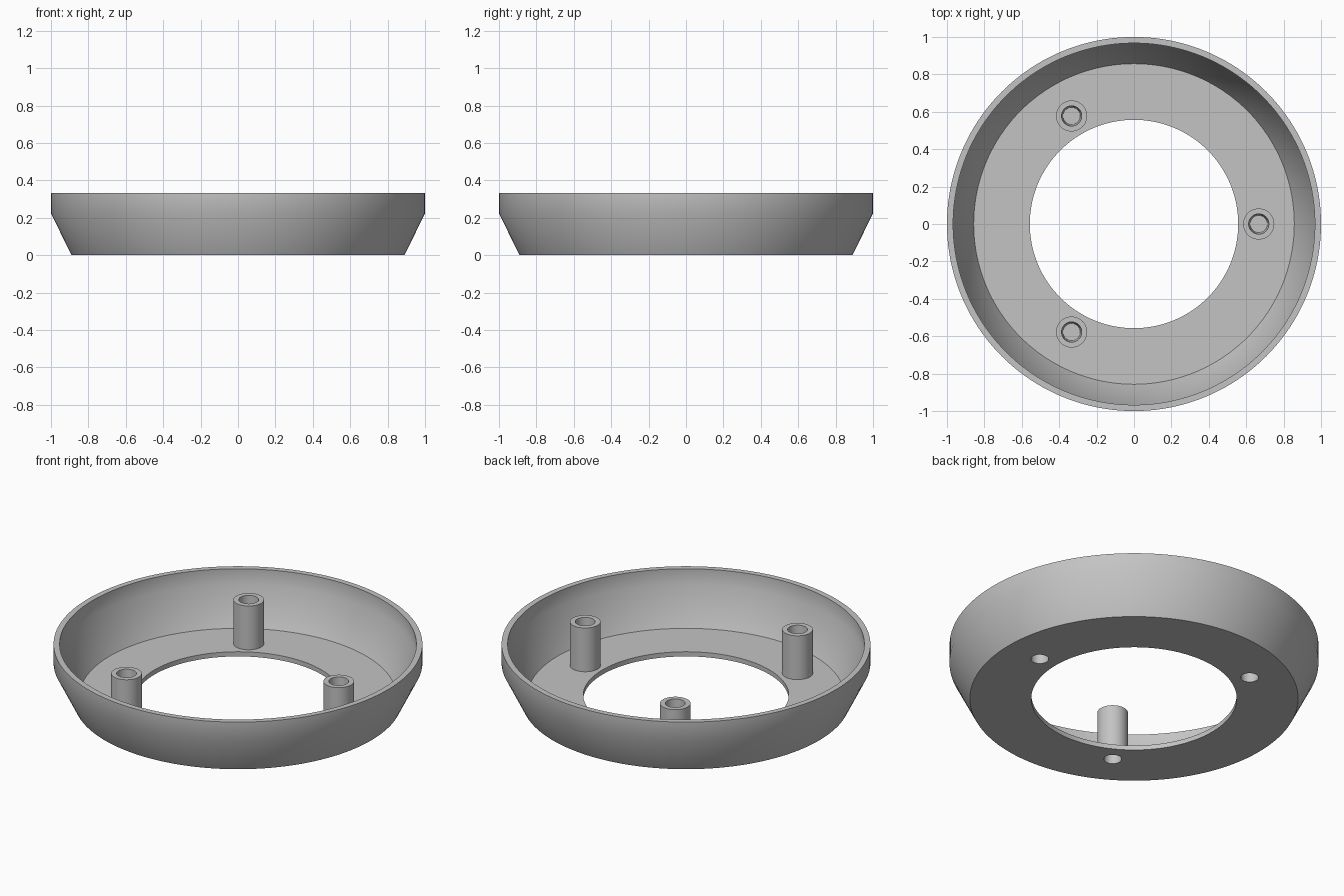
import bpy
import bmesh
import math
from mathutils import Vector, Matrix

cube = bpy.data.objects.get("Cube")
if cube:
    bpy.data.objects.remove(cube, do_unlink=True)

# Dimensions
FLOOR, HOLE_R = 0.028, 0.048
POST_RING = 0.667

grey = bpy.data.materials.new("light_grey")
grey.use_nodes = True
grey.diffuse_color = (0.55, 0.55, 0.55, 1)
grey.node_tree.nodes["Principled BSDF"].inputs["Base Color"].default_value = grey.diffuse_color


def lathe(name, profile, steps, closed, location=(0, 0, 0)):
    """Revolve an (r, z) profile about the z axis."""
    bm = bmesh.new()
    verts = [bm.verts.new((r, 0, z)) for r, z in profile]
    pairs = list(zip(verts, verts[1:]))
    if closed:
        pairs.append((verts[-1], verts[0]))
    edges = [bm.edges.new(p) for p in pairs]
    bmesh.ops.spin(bm, geom=verts + edges, cent=(0, 0, 0), axis=(0, 0, 1),
                   angle=math.tau, steps=steps)
    bmesh.ops.remove_doubles(bm, verts=bm.verts, dist=0.0001)
    bmesh.ops.recalc_face_normals(bm, faces=bm.faces)
    mesh = bpy.data.meshes.new(name)
    bm.to_mesh(mesh)
    bm.free()
    mesh.materials.append(grey)
    obj = bpy.data.objects.new(name, mesh)
    obj.location = location
    bpy.context.collection.objects.link(obj)
    return obj


def smooth(obj):
    bpy.ops.object.select_all(action="DESELECT")
    obj.select_set(True)
    bpy.context.view_layer.objects.active = obj
    bpy.ops.object.shade_smooth_by_angle(angle=math.radians(30))


# Flared ring-shaped tray with a thin wall and a large central opening
tray = lathe("tray", [(0.557, 0), (0.89, 0), (1, 0.223), (1, 0.333), (0.967, 0.333),
                      (0.967, 0.24), (0.857, FLOOR), (0.557, FLOOR)], 160, True)

# Three screw posts, each with a tapered bore and a thin web inside
spots = [Matrix.Rotation(math.tau * i / 3, 3, "Z") @ Vector((POST_RING, 0, 0)) for i in range(3)]
post_profile = [(0, 0.08), (HOLE_R, 0.08), (HOLE_R, FLOOR), (0.083, FLOOR),
                (0.083, 0.29), (0.054, 0.29), (0.046, 0.1), (0, 0.1)]
posts = [lathe("screw_post_%d" % (i + 1), post_profile, 48, False, p)
         for i, p in enumerate(spots)]

# Screw holes through the tray floor
bm = bmesh.new()
for p in spots:
    bmesh.ops.create_cone(bm, cap_ends=True, segments=48, radius1=HOLE_R, radius2=HOLE_R,
                          depth=0.2, matrix=Matrix.Translation(p))
cutter_mesh = bpy.data.meshes.new("screw_hole_cutter")
bm.to_mesh(cutter_mesh)
bm.free()
cutter_mesh.materials.append(grey)
cutter = bpy.data.objects.new("screw_hole_cutter", cutter_mesh)
bpy.context.collection.objects.link(cutter)
cutter.hide_render = True

cut = tray.modifiers.new("screw_holes", "BOOLEAN")
cut.operation, cut.solver, cut.object = "DIFFERENCE", "EXACT", cutter
bpy.context.view_layer.objects.active = tray
bpy.ops.object.modifier_apply(modifier=cut.name)
bpy.data.objects.remove(cutter, do_unlink=True)

for obj in [tray] + posts:
    smooth(obj)
